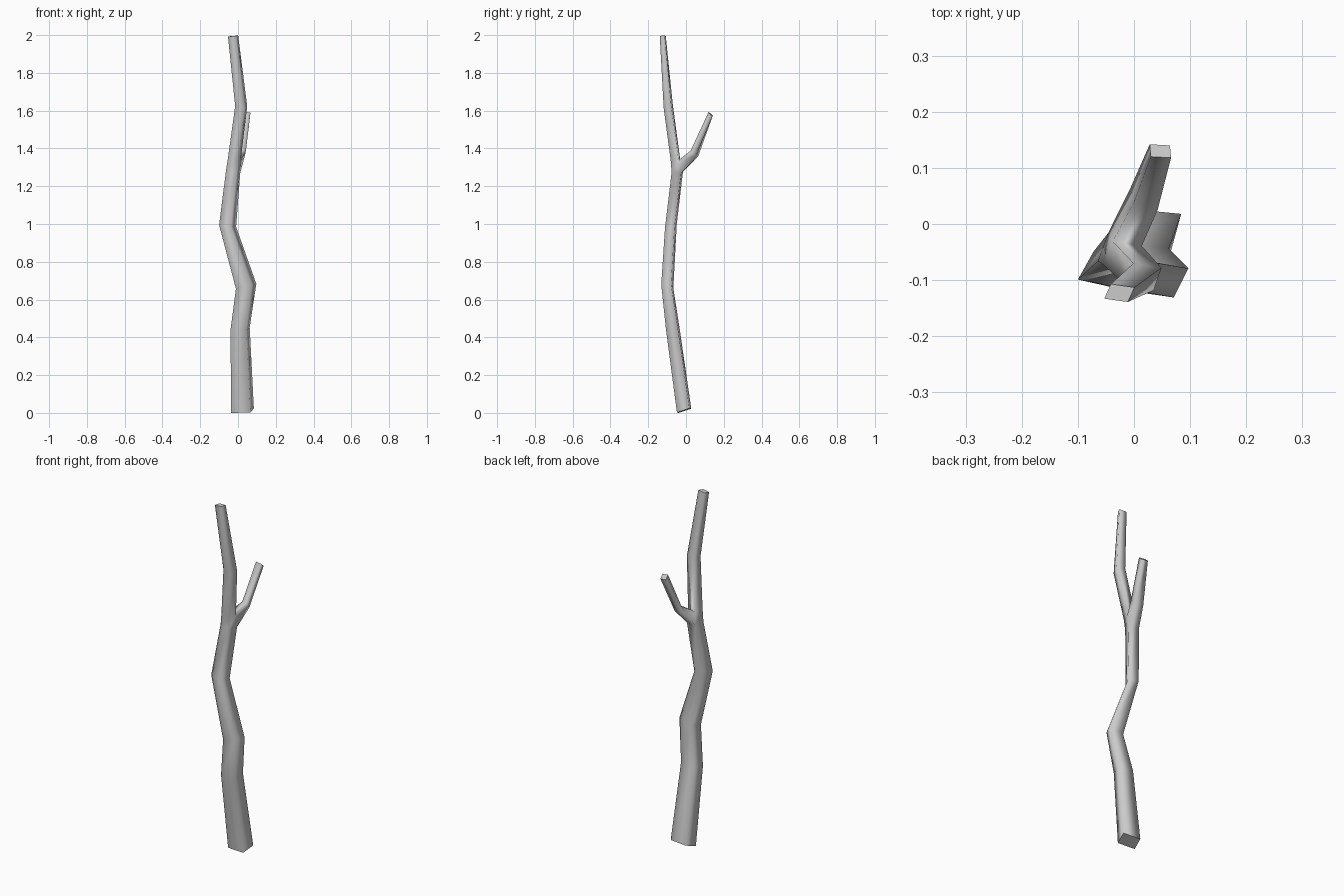
import bpy, bmesh
from mathutils import Vector as V

bm = bmesh.new()


def ring(c, u, v):
    # four-sided section: front-left, front-right, back-right, back-left
    c, u, v = V(c), V(u), V(v)
    return [bm.verts.new(p) for p in (c - u - v, c + u - v, c + u + v, c - u + v)]


def bridge(a, b, skip=()):
    for i in range(4):
        if i not in skip:
            j = (i + 1) % 4
            bm.faces.new((a[i], a[j], b[j], b[i]))


# Trunk sections from the base up: centre, half width, half depth
sections = [
    ((0.024, -0.010, 0.012), (0.051, -0.005, 0.001), (0.009, 0.033, 0.011)),
    ((0.011, -0.070, 0.445), (0.042, -0.005, 0.002), (0.009, 0.031, 0.006)),
    ((0.043, -0.099, 0.670), (0.041, -0.006, 0.011), (0.013, 0.026, 0.002)),
    ((-0.055, -0.080, 0.990), (0.031, -0.006, -0.006), (0.014, 0.025, 0.001)),
    ((-0.026, -0.046, 1.275), (0.029, -0.005, -0.003), (0.009, 0.025, -0.002)),
    ((-0.020, -0.056, 1.340), (0.026, -0.004, -0.004), (0.008, 0.021, 0.000)),
    ((0.017, -0.094, 1.623), (0.025, -0.004, -0.006), (0.007, 0.020, 0.005)),
    ((-0.026, -0.123, 1.995), (0.021, -0.003, 0.002), (0.006, 0.013, 0.001)),
]
trunk = [ring(*s) for s in sections]
for i in range(len(trunk) - 1):
    bridge(trunk[i], trunk[i + 1], skip=(2,) if i == 4 else ())

# Side branch growing out of the open back panel
low, high = trunk[4], trunk[5]
fork = [high[3], high[2], low[2], low[3]]
elbow = ring((0.018, 0.045, 1.374), (0.021, -0.007, 0.0), (-0.003, 0.013, -0.015))
tip = ring((0.047, 0.130, 1.582), (0.018, -0.001, -0.002), (-0.001, 0.011, -0.010))
bridge(fork, elbow)
bridge(elbow, tip)

# Cut ends
caps = [bm.faces.new(r) for r in (trunk[0], trunk[-1], tip)]
bmesh.ops.recalc_face_normals(bm, faces=bm.faces)
for f in bm.faces:
    f.smooth = True
for f in caps:
    f.smooth = False
    for e in f.edges:
        e.smooth = False

mesh = bpy.data.meshes.new("forked_stick")
bm.to_mesh(mesh)
bm.free()
bpy.context.collection.objects.link(bpy.data.objects.new("forked_stick", mesh))
